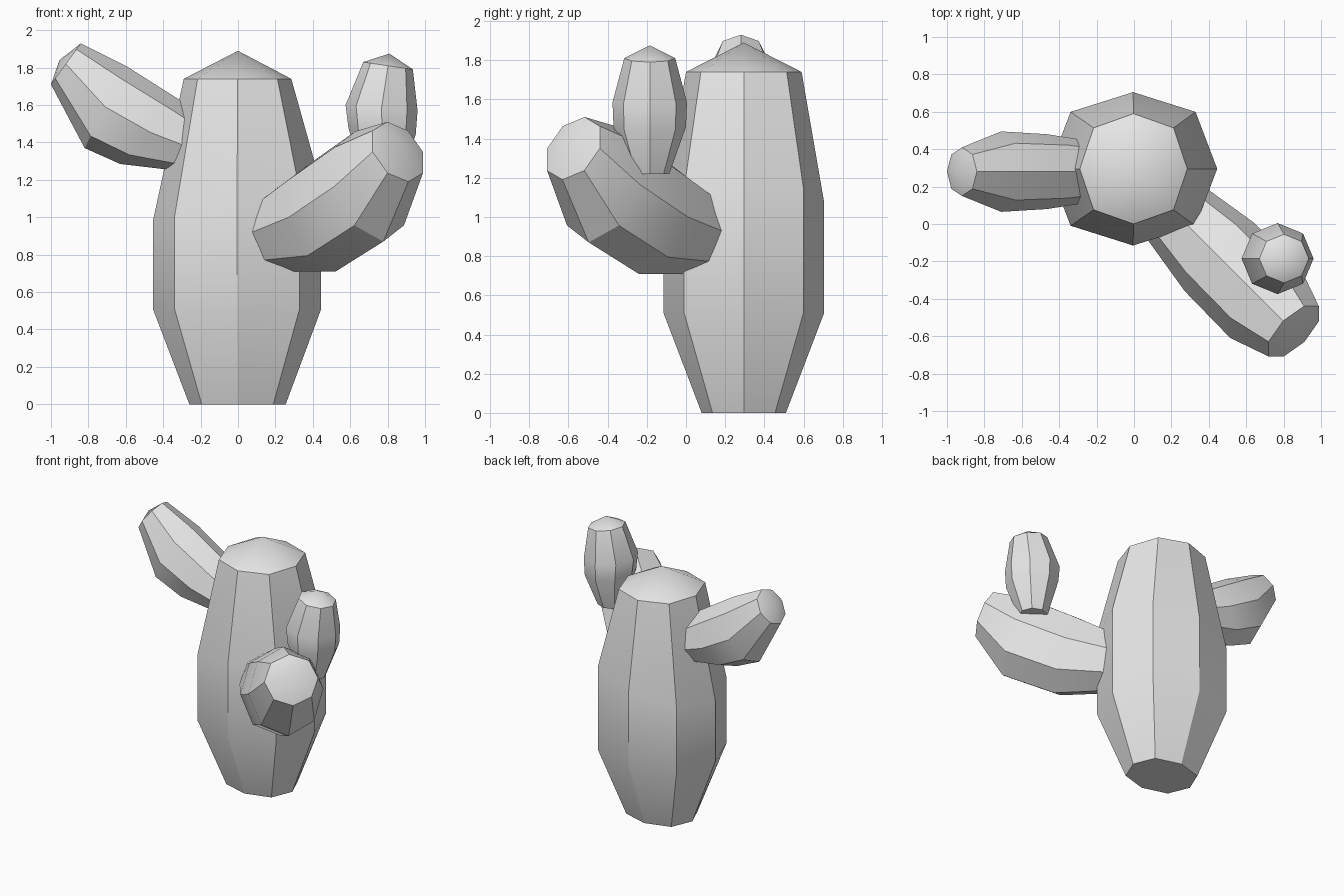
import bpy, bmesh, math
from mathutils import Vector

cube = bpy.data.objects.get("Cube")
if cube:
    bpy.data.objects.remove(cube, do_unlink=True)

SIDES = 8

# Single matte grey
grey = bpy.data.materials.new("light_grey")
grey.use_nodes = True
grey.diffuse_color = (0.8, 0.8, 0.8, 1)
grey.node_tree.nodes["Principled BSDF"].inputs["Base Color"].default_value = (0.8, 0.8, 0.8, 1)


def lobe(name, origin, heading, rings, tip, bulge=1.0):
    """Loft octagonal rings in a vertical plane through origin along heading.
    Each ring is (end a, end b, half width), ends being (distance, height)."""
    along = Vector((math.cos(heading), math.sin(heading), 0))
    side = Vector((-along.y, along.x, 0))

    def place(p):
        return Vector((origin[0], origin[1], 0)) + along * p[0] + Vector((0, 0, p[1]))

    bm = bmesh.new()
    loops = []
    for a, b, half in rings:
        pa, pb = place(a), place(b)
        mid, arm = (pa + pb) / 2, (pa - pb) / 2
        loop = []
        for i in range(SIDES):
            t = math.tau * i / SIDES
            k = bulge if i % 2 else 1.0
            loop.append(bm.verts.new(mid + (arm * math.cos(t) + side * half * math.sin(t)) * k))
        loops.append(loop)
    top = bm.verts.new(place(tip))
    bm.faces.new(loops[0])
    for i in range(SIDES):
        j = (i + 1) % SIDES
        for low, high in zip(loops, loops[1:]):
            bm.faces.new((low[i], low[j], high[j], high[i]))
        bm.faces.new((loops[-1][i], loops[-1][j], top))
    bmesh.ops.recalc_face_normals(bm, faces=bm.faces)
    mesh = bpy.data.meshes.new(name)
    bm.to_mesh(mesh)
    bm.free()
    mesh.materials.append(grey)
    obj = bpy.data.objects.new(name, mesh)
    bpy.context.collection.objects.link(obj)
    bpy.ops.object.select_all(action='DESELECT')
    obj.select_set(True)
    bpy.context.view_layer.objects.active = obj
    bpy.ops.object.shade_smooth_by_angle(angle=math.radians(30))
    return obj


# Main stem
lobe("trunk", (0, 0.295), 0, [
    ((0.255, 0), (-0.26, 0), 0.215),
    ((0.445, 0.51), (-0.455, 0.51), 0.41),
    ((0.445, 1.17), (-0.455, 0.98), 0.41),
    ((0.285, 1.74), (-0.29, 1.74), 0.295),
], (0, 1.89), 1.05)

# Upper arm on the right side
lobe("right_arm", (0, 0.28), math.pi, [
    ((0.05, 1.42), (0.25, 1.24), 0.15),
    ((0.30, 1.62), (0.63, 1.285), 0.20),
    ((0.60, 1.81), (0.82, 1.37), 0.215),
    ((0.84, 1.93), (1.0, 1.71), 0.13),
], (0.955, 1.84))

# Large arm reaching forward and left
lobe("left_arm", (0.14, 0.14), -math.pi / 4, [
    ((-0.02, 1.08), (0.04, 0.71), 0.19),
    ((0.35, 1.29), (0.54, 0.71), 0.26),
    ((0.69, 1.46), (0.90, 0.87), 0.265),
    ((0.93, 1.51), (1.09, 1.19), 0.19),
], (1.03, 1.41))

# Small shoot standing on the large arm
lobe("shoot", (0, -0.185), 0, [
    ((0.86, 1.22), (0.66, 1.22), 0.10),
    ((0.95, 1.44), (0.59, 1.48), 0.185),
    ((0.96, 1.57), (0.575, 1.60), 0.19),
    ((0.935, 1.79), (0.67, 1.83), 0.13),
], (0.81, 1.875))
